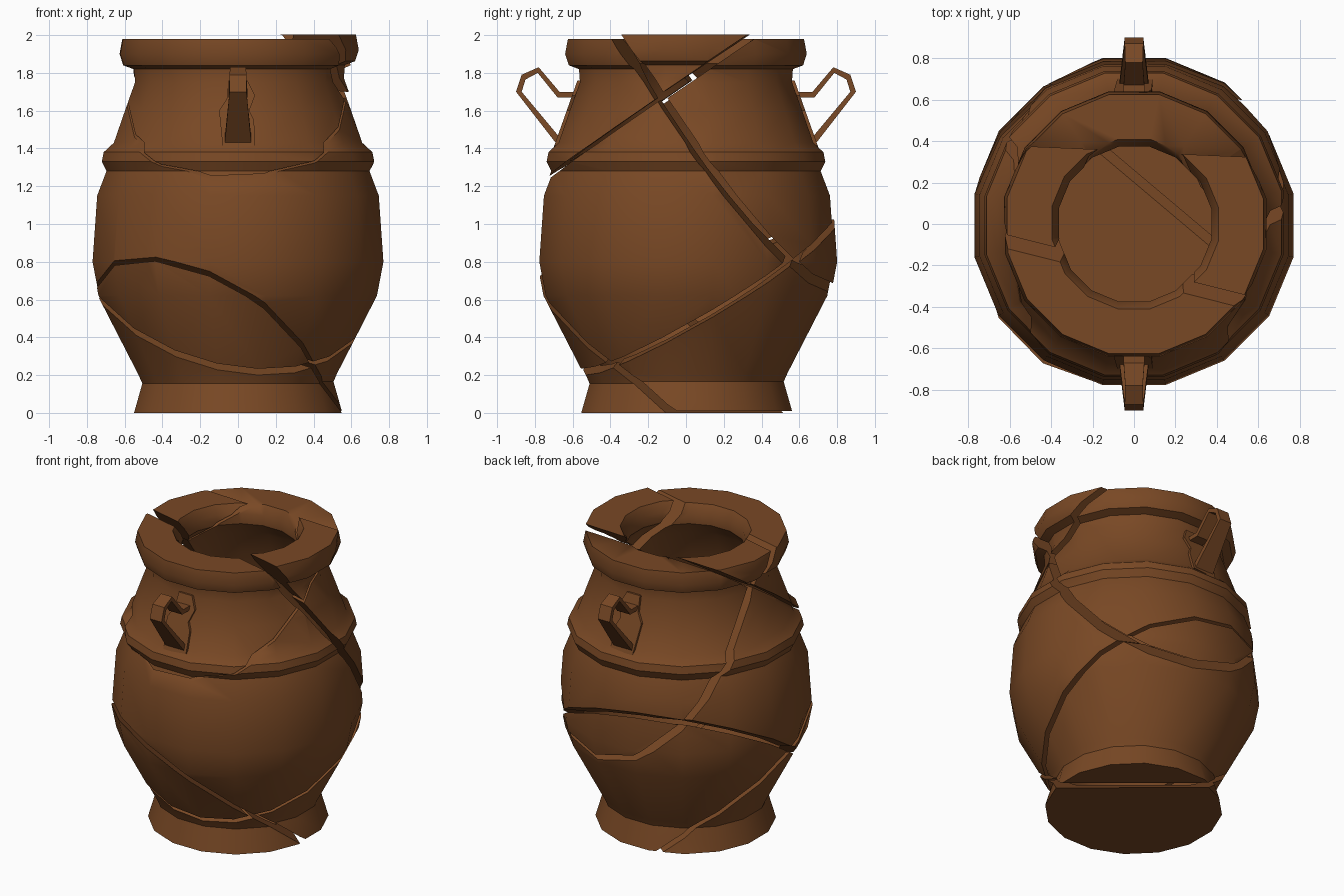
import bpy, bmesh, math
from mathutils import Vector, Matrix

if "Cube" in bpy.data.objects:
    bpy.data.objects.remove(bpy.data.objects["Cube"])

clay = bpy.data.materials.new("brown_clay")
clay.diffuse_color = (0.19, 0.065, 0.018, 1)
clay.use_nodes = True
clay.node_tree.nodes["Principled BSDF"].inputs["Base Color"].default_value = clay.diffuse_color

SIDES = 16
# Closed wall profile (radius, height): outside upward, over the rim, down the inside
PROFILE = [(0, 0.01), (0.56, 0.01), (0.515, 0.165), (0.535, 0.21), (0.75, 0.62), (0.785, 0.8),
           (0.76, 1.15), (0.71, 1.28), (0.735, 1.33), (0.725, 1.38), (0.67, 1.43),
           (0.61, 1.6), (0.555, 1.75), (0.56, 1.82), (0.615, 1.84), (0.635, 1.9),
           (0.62, 1.98), (0.40, 1.98), (0.365, 1.92), (0.365, 1.85), (0.45, 1.75),
           (0.52, 1.58), (0.59, 1.4), (0.65, 1.15), (0.67, 0.8), (0.63, 0.6),
           (0.43, 0.21), (0.40, 0.1), (0, 0.1)]
# Crack planes z = a + b*x + c*y, with half the gap width
CRACKS = [(1.735, 0.03, 0.685, 0.006), (1.677, -0.326, -1.296, 0.017),
          (0.56, -0.17, 0.603, 0.013), (0.23, -0.483, -0.573, 0.009)]


def finish(bm, name, angle):
    me = bpy.data.meshes.new(name)
    bmesh.ops.recalc_face_normals(bm, faces=bm.faces)
    bm.to_mesh(me)
    bm.free()
    ob = bpy.data.objects.new(name, me)
    bpy.context.collection.objects.link(ob)
    me.materials.append(clay)
    if angle:
        bpy.ops.object.select_all(action='DESELECT')
        ob.select_set(True)
        bpy.context.view_layer.objects.active = ob
        bpy.ops.object.shade_smooth_by_angle(angle=math.radians(angle))
    return ob


def lathe():
    bm = bmesh.new()
    vs = [bm.verts.new((r, 0, z)) for r, z in PROFILE]
    es = [bm.edges.new(p) for p in zip(vs, vs[1:])]
    bmesh.ops.rotate(bm, verts=bm.verts, matrix=Matrix.Rotation(math.pi / SIDES, 3, 'Z'))
    bmesh.ops.spin(bm, geom=vs + es, cent=(0, 0, 0), axis=(0, 0, 1),
                   angle=2 * math.pi, steps=SIDES, use_merge=False)
    bmesh.ops.remove_doubles(bm, verts=bm.verts, dist=0.0005)
    bmesh.ops.recalc_face_normals(bm, faces=bm.faces)
    return bm


def keep_side(bm, crack, side):
    """Keep one side of a crack and close the broken face."""
    a, b, c, gap = crack
    no = Vector((-b, -c, 1)).normalized() * side
    co = Vector((0, 0, a)) + no * gap
    bmesh.ops.bisect_plane(bm, geom=bm.verts[:] + bm.edges[:] + bm.faces[:], dist=1e-5,
                           plane_co=co, plane_no=no, clear_inner=True)
    rim = [e for e in bm.edges if e.is_boundary]
    if rim:
        bmesh.ops.triangle_fill(bm, edges=rim, use_beauty=True, normal=-no)


def islands(bm):
    left, out = set(bm.verts), []
    while left:
        stack, part = [left.pop()], set()
        while stack:
            v = stack.pop()
            part.add(v)
            for e in v.link_edges:
                w = e.other_vert(v)
                if w in left:
                    left.remove(w)
                    stack.append(w)
        out.append(list(part))
    return out


# Pot shards: every combination of crack sides, nudged apart
count = 0
for mask in range(2 ** len(CRACKS)):
    bm = lathe()
    for i, crack in enumerate(CRACKS):
        keep_side(bm, crack, 1 if mask >> i & 1 else -1)
        if not bm.faces:
            break
    if not bm.faces:
        bm.free()
        continue
    for part in islands(bm):
        c = sum((v.co for v in part), Vector()) / len(part)
        move = Vector((c.x * 0.01, c.y * 0.045, 0))
        if c.z > 1.75 and c.x > 0.3 and abs(c.y) < 0.25:   # lifted rim piece
            move += Vector((0.012, 0, 0.022))
        if c.z < 0.35 and c.y < 0:                          # foot piece sits lowest
            move.z -= 0.01
        bmesh.ops.translate(bm, verts=part, vec=move)
    count += 1
    finish(bm, f"pot_shard_{count:02d}", 35)

# Handles: bent strap (distance out, height, half width), thickness inward
STRAP = [(0.57, 1.70, 0.05), (0.67, 1.70, 0.05), (0.78, 1.83, 0.042), (0.87, 1.79, 0.045),
         (0.90, 1.70, 0.045), (0.69, 1.43, 0.07)]
INNER = [(0.57, 1.67), (0.68, 1.67), (0.785, 1.80), (0.85, 1.765), (0.87, 1.70), (0.67, 1.46)]
for name, s in (("front", -1), ("back", 1)):
    bm = bmesh.new()
    rings = []
    for (y, z, w), (yi, zi) in zip(STRAP, INNER):
        rings.append([bm.verts.new(p) for p in
                      ((-w, s * y, z), (w, s * y, z), (w, s * yi, zi), (-w, s * yi, zi))])
    for r, q in zip(rings, rings[1:]):
        for i in range(4):
            j = (i + 1) % 4
            bm.faces.new((r[i], r[j], q[j], q[i]))
    bm.faces.new(rings[0])
    bm.faces.new(rings[-1])
    finish(bm, name + "_handle", 0)

    # Irregular pad where the handle joins the wall
    bm = bmesh.new()
    outline = [(-0.08, 1.40), (0.09, 1.415), (0.085, 1.55), (0.06, 1.6), (0.09, 1.68),
               (0.05, 1.76), (-0.05, 1.76), (-0.06, 1.66), (-0.10, 1.6)]
    wall = lambda z: 0.684 - (z - 1.43) * 0.355
    f = bm.faces.new([bm.verts.new((x, s * (wall(z) - 0.02), z)) for x, z in outline])
    ext = bmesh.ops.extrude_face_region(bm, geom=[f])["geom"]
    bmesh.ops.translate(bm, vec=(0, s * 0.028, 0),
                        verts=[v for v in ext if isinstance(v, bmesh.types.BMVert)])
    finish(bm, name + "_handle_pad", 0)
